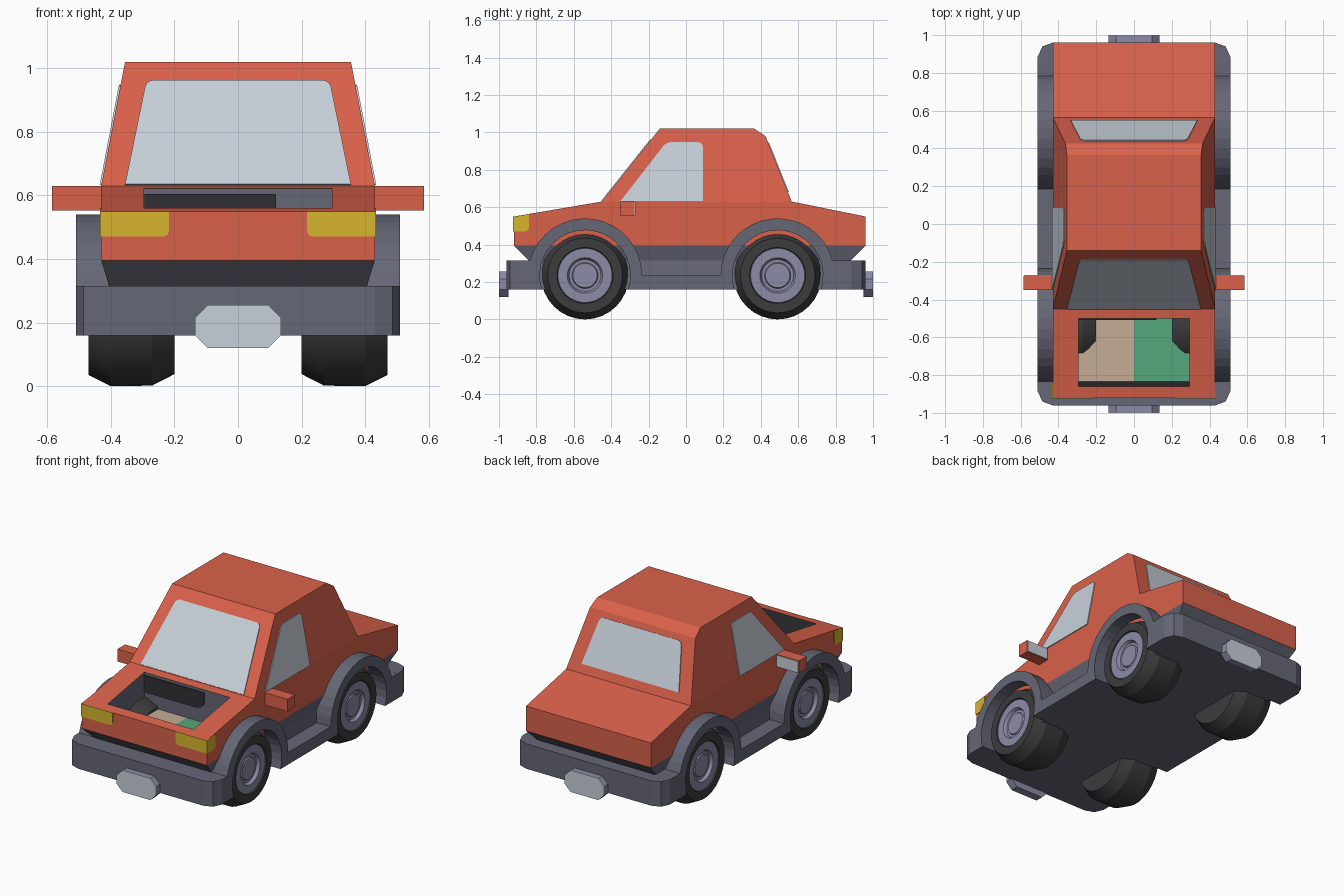
import bpy, bmesh
from math import sin, cos, pi, radians
from mathutils import Vector

if "Cube" in bpy.data.objects:
    bpy.data.objects.remove(bpy.data.objects["Cube"])


def material(name, r, g, b):
    m = bpy.data.materials.new(name)
    m.use_nodes = True
    m.diffuse_color = (r, g, b, 1)
    bsdf = m.node_tree.nodes["Principled BSDF"]
    bsdf.inputs["Base Color"].default_value = (r, g, b, 1)
    bsdf.inputs["Roughness"].default_value = 0.8
    return m


red = material("red paint", 0.70, 0.12, 0.07)
slate = material("slate trim", 0.13, 0.135, 0.18)
rubber = material("tyre rubber", 0.045, 0.045, 0.048)
metal = material("lavender metal", 0.26, 0.26, 0.38)
glass = material("pale glass", 0.57, 0.63, 0.69)
yellow = material("yellow lamp", 0.68, 0.46, 0.03)
tan = material("tan box", 0.55, 0.42, 0.30)
green = material("green box", 0.09, 0.39, 0.20)
dark = material("dark lining", 0.03, 0.03, 0.035)


def finish(name, bm, *mats):
    bmesh.ops.recalc_face_normals(bm, faces=bm.faces)
    mesh = bpy.data.meshes.new(name)
    bm.to_mesh(mesh)
    bm.free()
    for m in mats:
        mesh.materials.append(m)
    obj = bpy.data.objects.new(name, mesh)
    bpy.context.collection.objects.link(obj)
    return obj


def slab(name, pts, vec, mat, round_corners=(), radius=0.03):
    """Polygon pushed along a vector, with chosen corners rounded."""
    bm = bmesh.new()
    verts = [bm.verts.new(p) for p in pts]
    bm.faces.new(verts)
    if round_corners:
        bmesh.ops.bevel(bm, geom=[verts[i] for i in round_corners], offset=radius,
                        segments=3, profile=0.5, affect='VERTICES')
    out = bmesh.ops.extrude_face_region(bm, geom=bm.faces[:])
    bmesh.ops.translate(bm, vec=vec, verts=[g for g in out["geom"] if isinstance(g, bmesh.types.BMVert)])
    return finish(name, bm, mat)


def box(name, x, y, z, mat):
    pts = [(x[0], y[0], z[0]), (x[1], y[0], z[0]), (x[1], y[1], z[0]), (x[0], y[1], z[0])]
    return slab(name, pts, (0, 0, z[1] - z[0]), mat)


def loft(name, rings, mat):
    """Closed solid through rings of equal length."""
    bm = bmesh.new()
    loops = [[bm.verts.new(p) for p in ring] for ring in rings]
    for a, b in zip(loops, loops[1:]):
        for i in range(len(a)):
            j = (i + 1) % len(a)
            bm.faces.new((a[i], a[j], b[j], b[i]))
    bm.faces.new(loops[0])
    bm.faces.new(loops[-1])
    return finish(name, bm, mat)


def rect(x, y0, y1, z):
    return [(-x, y0, z), (x, y0, z), (x, y1, z), (-x, y1, z)]


def arc(cy, r, a0, a1, n):
    steps = [radians(a0 + (a1 - a0) * i / n) for i in range(n + 1)]
    return [(cy + r * cos(a), AXLE_Z + r * sin(a)) for a in steps]


HALF, BELT, ROOF = 0.43, 0.63, 1.02
AXLE_Z, AXLES = 0.235, (-0.54, 0.49)


def side_x(z):
    return HALF - (z - BELT) * 0.192


def hood_z(y):
    return 0.55 + (y + 0.92) * 0.17


# Lower body shell with an open bay sunk into the hood
profile = [(-0.92, 0.395), (-0.92, 0.55), (-0.45, BELT), (0.565, BELT), (0.96, 0.55), (0.96, 0.395)]
body = bmesh.new()
left = [body.verts.new((HALF, y, z)) for y, z in profile]
right = [body.verts.new((-HALF, y, z)) for y, z in profile]
body.faces.new(left)
body.faces.new(right)
panels = []
for i in range(len(profile)):
    j = (i + 1) % len(profile)
    panels.append(body.faces.new((left[i], left[j], right[j], right[i])))
hood = panels[1]
bmesh.ops.inset_region(body, faces=[hood], thickness=0.05)
for v in hood.verts:
    v.co.x = 0.295 if v.co.x > 0 else -0.295
    v.co.y = -0.86 if v.co.y < -0.68 else -0.5
    v.co.z = hood_z(v.co.y)
before = set(body.faces) - {hood}
out = bmesh.ops.extrude_face_region(body, geom=[hood])
for v in [g for g in out["geom"] if isinstance(g, bmesh.types.BMVert)]:
    v.co.z = 0.41
    v.co.y = max(v.co.y, -0.835)
if hood.is_valid:
    body.faces.remove(hood)
for f in set(body.faces) - before:
    front_wall = f.calc_center_median().y < -0.8
    f.material_index = 2 if front_wall else 1
finish("body_shell", body, red, slate, dark)

# Bay contents
for name, x0, x1, m in (("bay_box_right", -0.294, 0, tan), ("bay_box_left", 0, 0.294, green)):
    box(name, (x0, x1), (-0.834, -0.501), (0.411, 0.417), m)
slab("bay_back_panel", [(-0.294, -0.501, 0.605), (0.12, -0.501, 0.605), (0.12, -0.501, 0.5), (-0.294, -0.501, 0.5)],
     (0, -0.006, 0), dark, (2,), 0.05)

# Cabin
outline = [(-0.45, BELT), (-0.14, ROOF), (0.365, ROOF), (0.425, 0.98), (0.565, BELT)]
loft("cabin", [[(s * side_x(z), y, z) for y, z in outline] for s in (1, -1)], red)


# Windows
def windscreen_y(z):
    return -0.45 + (z - BELT) * 0.31 / 0.39


def rear_y(z):
    return 0.565 - (z - BELT) * 0.4


def end_window(name, y_at, low, high, push):
    (xl, zl), (xh, zh) = low, high
    pts = [(-xl, y_at(zl), zl), (xl, y_at(zl), zl), (xh, y_at(zh), zh), (-xh, y_at(zh), zh)]
    slab(name, pts, push, glass, (2, 3), 0.025)


end_window("windscreen", windscreen_y, (0.355, 0.633), (0.288, 0.96), (0, -0.004, 0.003))
end_window("rear_window", rear_y, (0.335, 0.68), (0.28, 0.945), (0, 0.005, 0.002))
window = [(-0.35, 0.632), (-0.105, 0.947), (0.09, 0.947), (0.09, 0.632)]

for s, side in ((1, "left"), (-1, "right")):
    slab(side + "_window", [(s * side_x(z), y, z) for y, z in window], (s * 0.005, 0, 0.001), glass, (1, 2), 0.025)

    # Mirror with a glass on its rear face
    box(side + "_mirror", sorted((s * 0.41, s * 0.585)), (-0.35, -0.275), (0.553, 0.63), red)
    box(side + "_mirror_glass", sorted((s * 0.435, s * 0.582)), (-0.275, -0.271), (0.556, 0.627), glass)

    # Headlamp wrapping the corner
    lamp = [(s * 0.434, 0.55), (s * 0.217, 0.55), (s * 0.217, 0.47), (s * 0.434, 0.47)]
    slab(side + "_headlamp", [(x, -0.918, z) for x, z in lamp], (0, -0.006, 0), yellow, (2,), 0.02)
    lamp = [(-0.923, 0.55), (-0.84, 0.56), (-0.84, 0.47), (-0.923, 0.47)]
    slab(side + "_headlamp_side", [(s * 0.428, y, z) for y, z in lamp], (s * 0.006, 0, 0), yellow, (2,), 0.02)

    # Wheel arches and sill in one trim strip
    trim = [(-0.88, 0.16), (-0.88, 0.315)]
    trim += arc(AXLES[0], 0.305, 165, 0, 16) + arc(AXLES[1], 0.305, 180, 15, 16)
    trim += [(0.88, 0.315), (0.88, 0.16)]
    for cy in reversed(AXLES):
        trim += arc(cy, 0.242, -18, 198, 20)
    slab(side + "_arch_trim", [(s * 0.40, y, z) for y, z in trim], (s * 0.11, 0, 0), slate)

# Belly and the tapered band beneath the paint
loft("belly", [rect(0.42, -0.88, 0.88, 0.16), rect(0.405, -0.84, 0.88, 0.315),
               rect(HALF, -0.92, 0.96, 0.395)], slate)

# Bumpers with rounded corners, and their plates
corner = [(0.51, 0.84), (0.51, 0.885), (0.485, 0.94), (0.43, 0.96)]
plan = corner + [(-x, y) for x, y in reversed(corner)]
c = 0.04
plate = [(0.135 - c, 0.12), (0.135, 0.12 + c), (0.135, 0.255 - c), (0.135 - c, 0.255)]
plate += [(-x, z) for x, z in reversed(plate)]
for d, end in ((-1, "front"), (1, "rear")):
    slab(end + "_bumper", [(x, d * y, 0.16) for x, y in plan], (0, 0, 0.155), slate)
    slab(end + "_plate_holder", [(x, d * 0.95, z) for x, z in plate], (0, d * 0.046, 0), metal)
    slab(end + "_plate", [(x, d * 0.996, z) for x, z in plate], (0, d * 0.004, 0), glass)

# Wheels turned around the axle: (distance from centre line, radius)
TYRE = [(0.20, 0.0), (0.20, 0.197), (0.27, 0.233), (0.40, 0.235), (0.47, 0.20), (0.47, 0.15), (0.455, 0.145)]
HUB = [(0.455, 0.148), (0.464, 0.145), (0.464, 0.095), (0.445, 0.085), (0.445, 0.07), (0.452, 0.065), (0.452, 0.0)]


def lathe(name, points, s, cy, mat, n=32):
    bm = bmesh.new()
    verts = [bm.verts.new((s * x, cy, AXLE_Z + r)) for x, r in points]
    edges = [bm.edges.new(pair) for pair in zip(verts, verts[1:])]
    bmesh.ops.spin(bm, geom=verts + edges, cent=(0, cy, AXLE_Z), axis=(1, 0, 0), angle=2 * pi, steps=n)
    bmesh.ops.remove_doubles(bm, verts=bm.verts, dist=0.0005)
    obj = finish(name, bm, mat)
    bpy.ops.object.select_all(action='DESELECT')
    obj.select_set(True)
    bpy.context.view_layer.objects.active = obj
    bpy.ops.object.shade_smooth_by_angle(angle=radians(25))


for cy, end in zip(AXLES, ("front", "rear")):
    for s, side in ((1, "left"), (-1, "right")):
        lathe(f"{end}_{side}_tyre", TYRE, s, cy, rubber)
        lathe(f"{end}_{side}_hub", HUB, s, cy, metal)
